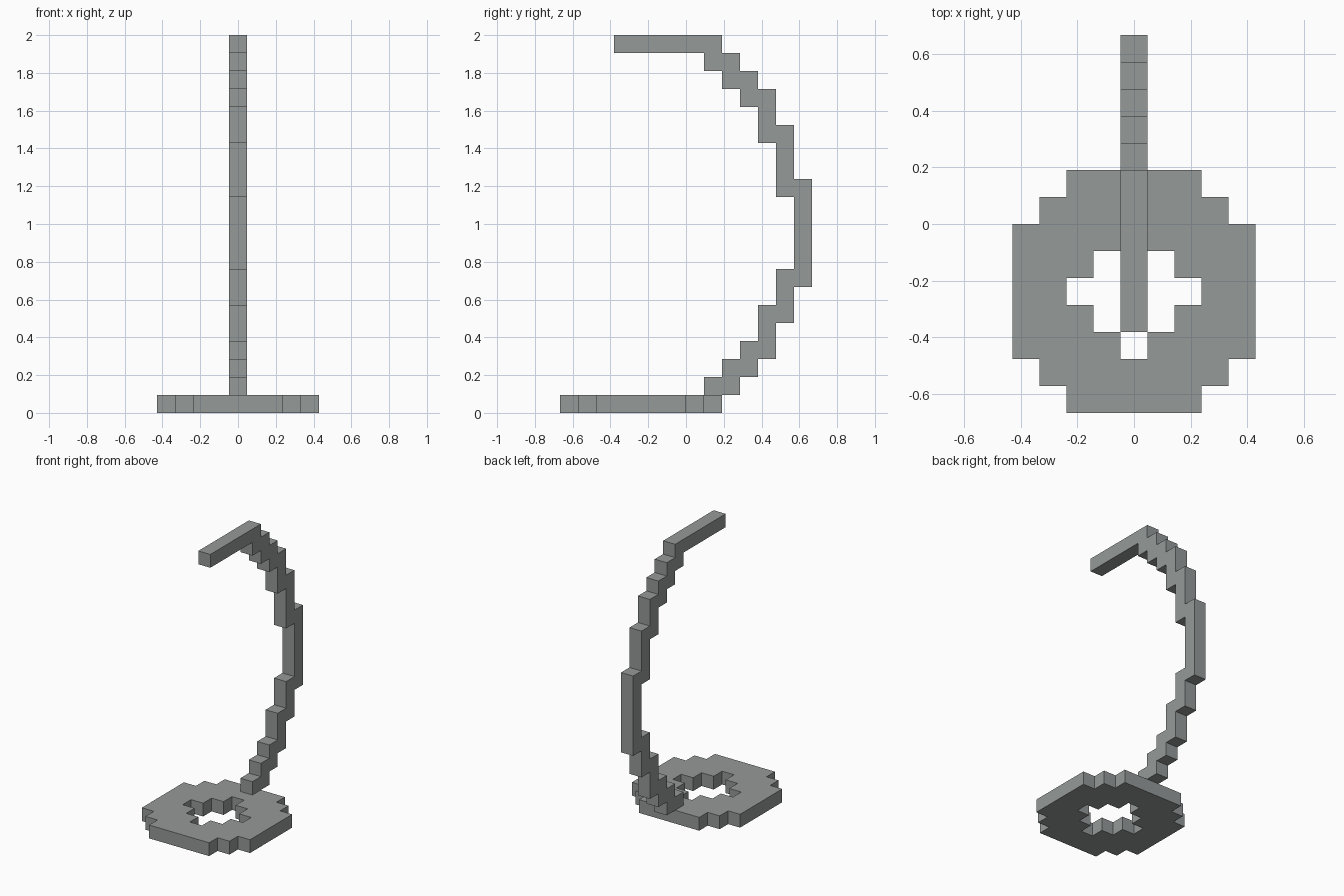
import bpy, bmesh
from mathutils import Vector

cube = bpy.data.objects.get("Cube")
if cube:
    bpy.data.objects.remove(cube, do_unlink=True)

U = 2 / 21  # size of one block

grey = bpy.data.materials.new("plain grey")
grey.use_nodes = True
colour = (0.30, 0.32, 0.315, 1)
grey.diffuse_color = colour
grey.node_tree.nodes["Principled BSDF"].inputs["Base Color"].default_value = colour


def extrude_outline(name, points, to_3d, direction, open_centre=False):
    """Extrude a blocky outline, given in block units, by one block."""
    bm = bmesh.new()
    face = bm.faces.new([bm.verts.new(Vector(to_3d(a, b)) * U) for a, b in points])
    ext = bmesh.ops.extrude_face_region(bm, geom=[face], use_keep_orig=True)
    moved = [g for g in ext["geom"] if isinstance(g, bmesh.types.BMVert)]
    bmesh.ops.translate(bm, verts=moved, vec=Vector(direction) * U)
    bmesh.ops.recalc_face_normals(bm, faces=bm.faces)
    if open_centre:  # remove the walls on the mirror plane
        walls = [f for f in bm.faces if all(abs(v.co.x) < 1e-6 for v in f.verts)]
        bmesh.ops.delete(bm, geom=walls, context='FACES')
    mesh = bpy.data.meshes.new(name)
    bm.to_mesh(mesh)
    bm.free()
    mesh.materials.append(grey)
    obj = bpy.data.objects.new(name, mesh)
    bpy.context.collection.objects.link(obj)
    return obj


# Base: stepped disc with a stepped diamond hole, one half mirrored over x
half_base = [(0, 0), (2.5, 0), (2.5, 1), (3.5, 1), (3.5, 2), (4.5, 2),
             (4.5, 7), (3.5, 7), (3.5, 8), (2.5, 8), (2.5, 9), (0, 9),
             (0, 7), (.5, 7), (.5, 6), (1.5, 6), (1.5, 5), (2.5, 5),
             (2.5, 4), (1.5, 4), (1.5, 3), (.5, 3), (.5, 2), (0, 2)]
base = extrude_outline("base", half_base, lambda x, y: (x, y - 7, 0),
                       (0, 0, 1), open_centre=True)
mirror = base.modifiers.new("Mirror", 'MIRROR')
mirror.use_axis = (True, False, False)

# Arm: stepped side profile, down the back and up again along the inside
arm_back = [(3, 20), (3, 21), (9, 21), (9, 20), (10, 20), (10, 19), (11, 19),
            (11, 18), (12, 18), (12, 16), (13, 16), (13, 13), (14, 13), (14, 7),
            (13, 7), (13, 5), (12, 5), (12, 3), (11, 3), (11, 2), (10, 2), (10, 1)]
arm_inside = [(8, 1), (8, 2), (9, 2), (9, 3), (10, 3), (10, 4), (11, 4), (11, 6),
              (12, 6), (12, 8), (13, 8), (13, 12), (12, 12), (12, 15), (11, 15),
              (11, 17), (10, 17), (10, 18), (9, 18), (9, 19), (8, 19), (8, 20)]
extrude_outline("curved_arm", arm_back + arm_inside,
                lambda y, z: (-.5, y - 7, z), (1, 0, 0))
